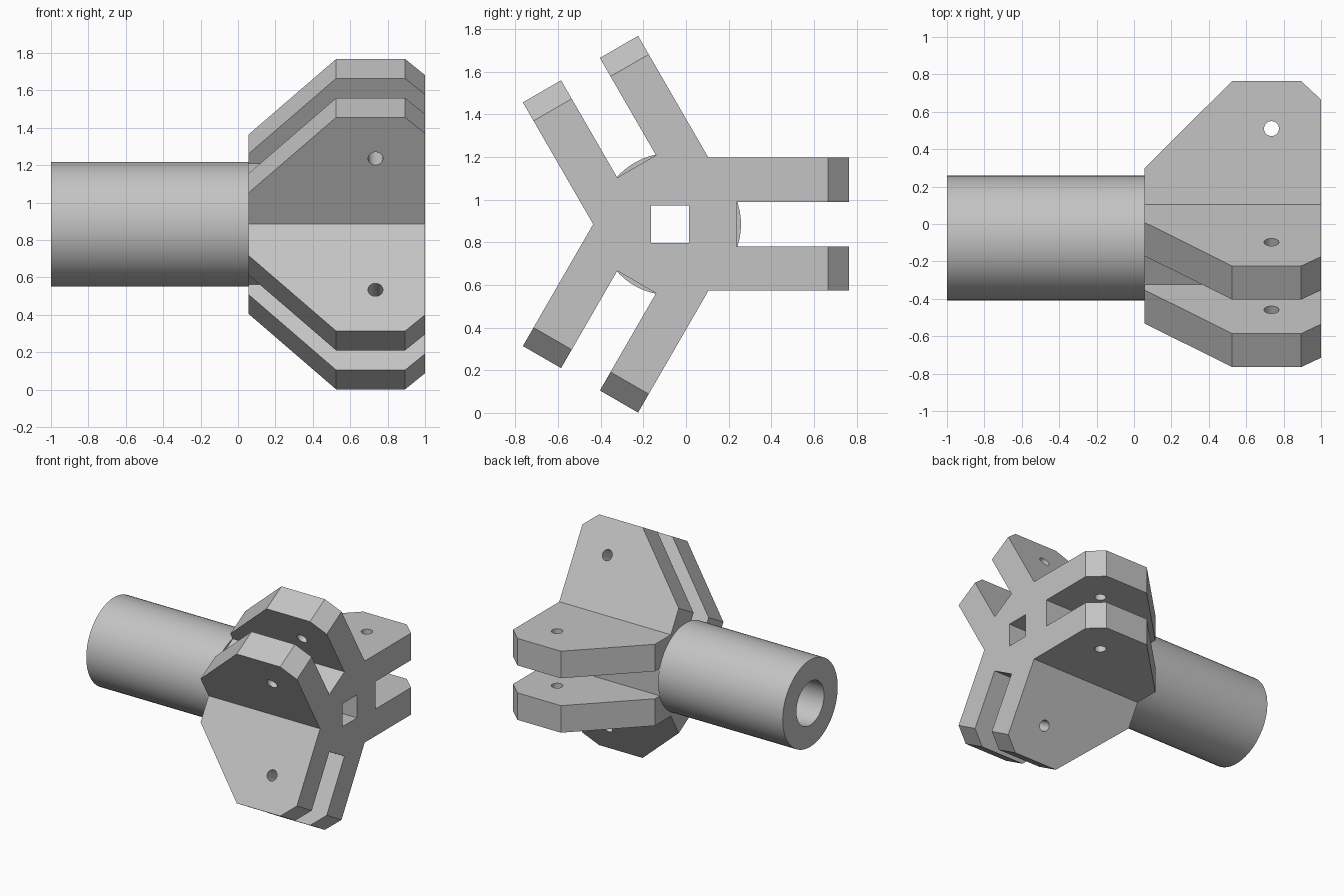
import bpy, bmesh, math
from mathutils import Matrix, Vector

if "Cube" in bpy.data.objects:
    bpy.data.objects.remove(bpy.data.objects["Cube"])

# Main dimensions
AXIS = Vector((0, -0.075, 0.885))    # centre line of the tube, along x
START, TIP = 0.055, 0.84             # back face of the hub, arm length
HALF, SLOT = 0.312, 0.105            # half width of an arm and of its slot
FLOOR = 0.313                        # distance of the slot floor from the axis
TUBE_R, BORE_R = 0.333, 0.167

grey = bpy.data.materials.new("light grey")
grey.use_nodes = True
grey.diffuse_color = (0.55, 0.55, 0.55, 1)
grey.node_tree.nodes["Principled BSDF"].inputs["Base Color"].default_value = (0.55, 0.55, 0.55, 1)


def finish(name, bm, turn=0.0):
    """Turn the part about the axis, place it and make an object."""
    bmesh.ops.recalc_face_normals(bm, faces=bm.faces)
    bm.transform(Matrix.Translation(AXIS) @ Matrix.Rotation(turn, 4, 'X'))
    mesh = bpy.data.meshes.new(name)
    bm.to_mesh(mesh)
    bm.free()
    mesh.materials.append(grey)
    obj = bpy.data.objects.new(name, mesh)
    bpy.context.collection.objects.link(obj)
    return obj


def arm(name, turn):
    """Chamfered arm outline, extruded to the full arm width."""
    outline = [(START, -0.05), (START, 0.372), (0.525, TIP), (0.893, TIP), (1, 0.74), (1, -0.05)]
    bm = bmesh.new()
    face = bm.faces.new([bm.verts.new((x, y, -HALF)) for x, y in outline])
    side = bmesh.ops.extrude_face_region(bm, geom=[face])["geom"]
    bmesh.ops.translate(bm, vec=(0, 0, 2 * HALF),
                        verts=[v for v in side if isinstance(v, bmesh.types.BMVert)])
    return finish(name, bm, turn)


def box(name, low, high, turn=0.0):
    low, high = Vector(low), Vector(high)
    bm = bmesh.new()
    bmesh.ops.create_cube(bm, size=1, matrix=Matrix.Translation((low + high) / 2)
                          @ Matrix.Diagonal((high - low).to_4d()))
    return finish(name, bm, turn)


def pin_hole(name, turn):
    bm = bmesh.new()
    bmesh.ops.create_cone(bm, cap_ends=True, segments=32, radius1=0.04, radius2=0.04, depth=1,
                          matrix=Matrix.Translation((0.735, 0.585, 0)))
    return finish(name, bm, turn)


def combine(target, other, operation):
    """Apply a boolean and discard the helper."""
    other.hide_render = True
    mod = target.modifiers.new(operation.lower(), 'BOOLEAN')
    mod.object, mod.operation, mod.solver = other, operation, 'EXACT'
    bpy.context.view_layer.objects.active = target
    bpy.ops.object.modifier_apply(modifier=mod.name)
    bpy.data.objects.remove(other)


def smooth(obj):
    bpy.ops.object.select_all(action='DESELECT')
    obj.select_set(True)
    bpy.context.view_layer.objects.active = obj
    bpy.ops.object.shade_smooth_by_angle(angle=math.radians(30))


# Three-armed hub
turns = [i * math.tau / 3 for i in range(3)]
hub = arm("three_arm_hub", turns[0])
for turn in turns[1:]:
    combine(hub, arm("arm", turn), 'UNION')

# Slot and pin hole in every arm
for turn in turns:
    combine(hub, box("slot", (0, FLOOR, -SLOT), (1.1, 1, SLOT), turn), 'DIFFERENCE')
    combine(hub, pin_hole("pin_hole", turn), 'DIFFERENCE')

# Square drive hole
combine(hub, box("square_hole", (0, -0.088, -0.088), (1.1, 0.088, 0.088)), 'DIFFERENCE')
smooth(hub)

# Hollow tube: a spun wall section
bm = bmesh.new()
section = [bm.verts.new(p) for p in
           ((-1, BORE_R, 0), (-1, TUBE_R, 0), (START, TUBE_R, 0), (START, BORE_R, 0))]
ring = [bm.edges.new((section[i], section[(i + 1) % 4])) for i in range(4)]
bmesh.ops.spin(bm, geom=section + ring, cent=(0, 0, 0), axis=(1, 0, 0),
               angle=math.tau, steps=64, use_merge=True)
bmesh.ops.remove_doubles(bm, verts=bm.verts, dist=0.0001)
smooth(finish("tube", bm))
